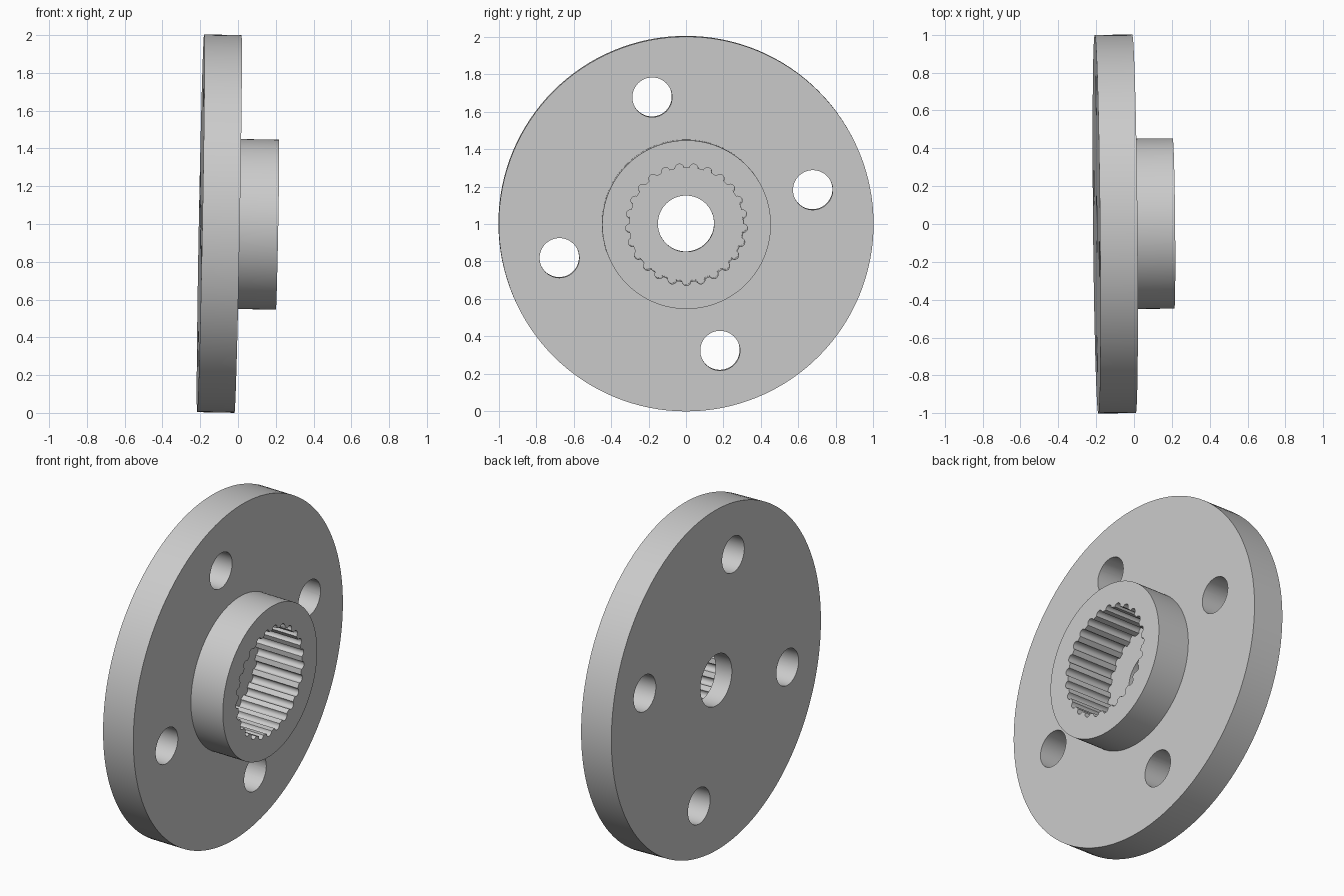
import bpy, bmesh
from math import sin, cos, pi, radians
from mathutils import Matrix, Vector

cube = bpy.data.objects.get("Cube")
if cube:
    bpy.data.objects.remove(cube, do_unlink=True)

grey = bpy.data.materials.new("plain grey")
grey.use_nodes = True
grey.diffuse_color = (0.6, 0.6, 0.6, 1)
grey.node_tree.nodes["Principled BSDF"].inputs["Base Color"].default_value = (0.6, 0.6, 0.6, 1)


def circle(radius, count, centre=(0, 0)):
    return [(centre[0] + radius * cos(2 * pi * i / count),
             centre[1] + radius * sin(2 * pi * i / count)) for i in range(count)]


def make_object(name, bm):
    bmesh.ops.recalc_face_normals(bm, faces=bm.faces)
    mesh = bpy.data.meshes.new(name)
    bm.to_mesh(mesh)
    bm.free()
    mesh.materials.append(grey)
    obj = bpy.data.objects.new(name, mesh)
    bpy.context.collection.objects.link(obj)
    return obj


def add_prism(bm, outline, low, high):
    bottom = [bm.verts.new((x, y, low)) for x, y in outline]
    top = [bm.verts.new((x, y, high)) for x, y in outline]
    bm.faces.new(bottom)
    bm.faces.new(top)
    for i in range(len(outline)):
        j = (i + 1) % len(outline)
        bm.faces.new((bottom[i], bottom[j], top[j], top[i]))


# Heights along the axis, measured from the middle of the flange
BACK, FACE, HUB_END, FLOOR = -0.099, 0.099, 0.308, 0.008

# Flange and raised hub, turned as one solid from a stepped profile
bm = bmesh.new()
segments = 128
rings = [[bm.verts.new((x, y, z)) for x, y in circle(r, segments)]
         for r, z in ((1, BACK), (1, FACE), (0.45, FACE), (0.45, HUB_END))]
for a, b in zip(rings, rings[1:]):
    for i in range(segments):
        j = (i + 1) % segments
        bm.faces.new((a[i], a[j], b[j], b[i]))
bm.faces.new(rings[0])
bm.faces.new(rings[-1])
body = make_object("splined_flange", bm)

# Through holes: centre bore and four bolt holes
bm = bmesh.new()
add_prism(bm, circle(0.15, 64), -0.5, 0.5)
for k in range(4):
    angle = radians(15 + 90 * k)
    add_prism(bm, circle(0.106, 48, (0.7 * cos(angle), 0.7 * sin(angle))), -0.5, 0.5)
holes = make_object("hole_cutter", bm)

# Blind splined socket with 25 rounded grooves
teeth, socket_radius, groove = 25, 0.303, 0.023
outline = []
for k in range(teeth):
    mid = -pi / 2 + 2 * pi * k / teeth
    out = Vector((cos(mid), sin(mid)))
    side = Vector((-out.y, out.x))
    for s in range(9):
        t = -pi / 2 + pi * s / 8
        outline.append(tuple(out * (socket_radius + groove * cos(t)) + side * groove * sin(t)))
bm = bmesh.new()
add_prism(bm, outline, FLOOR, 0.5)
socket = make_object("socket_cutter", bm)

# Cut the body, then discard the cutters
bpy.context.view_layer.objects.active = body
body.select_set(True)
for cutter in (holes, socket):
    cutter.hide_render = True
    mod = body.modifiers.new("cut", 'BOOLEAN')
    mod.operation = 'DIFFERENCE'
    mod.solver = 'EXACT'
    mod.object = cutter
    bpy.ops.object.modifier_apply(modifier=mod.name)
    bpy.data.objects.remove(cutter, do_unlink=True)

# Stand the part on its rim with the hub toward +x, leaning very slightly
axis = Vector((1, 0.0095, -0.0185)).normalized()
across = Vector((0, 1, 0))
across = (across - axis * across.dot(axis)).normalized()
up = axis.cross(across)
turn = Matrix((across, up, axis)).transposed().to_4x4()
body.data.transform(Matrix.Translation((-0.099, 0, 1.002)) @ turn)

bpy.ops.object.select_all(action='DESELECT')
body.select_set(True)
bpy.ops.object.shade_smooth_by_angle(angle=radians(30))
